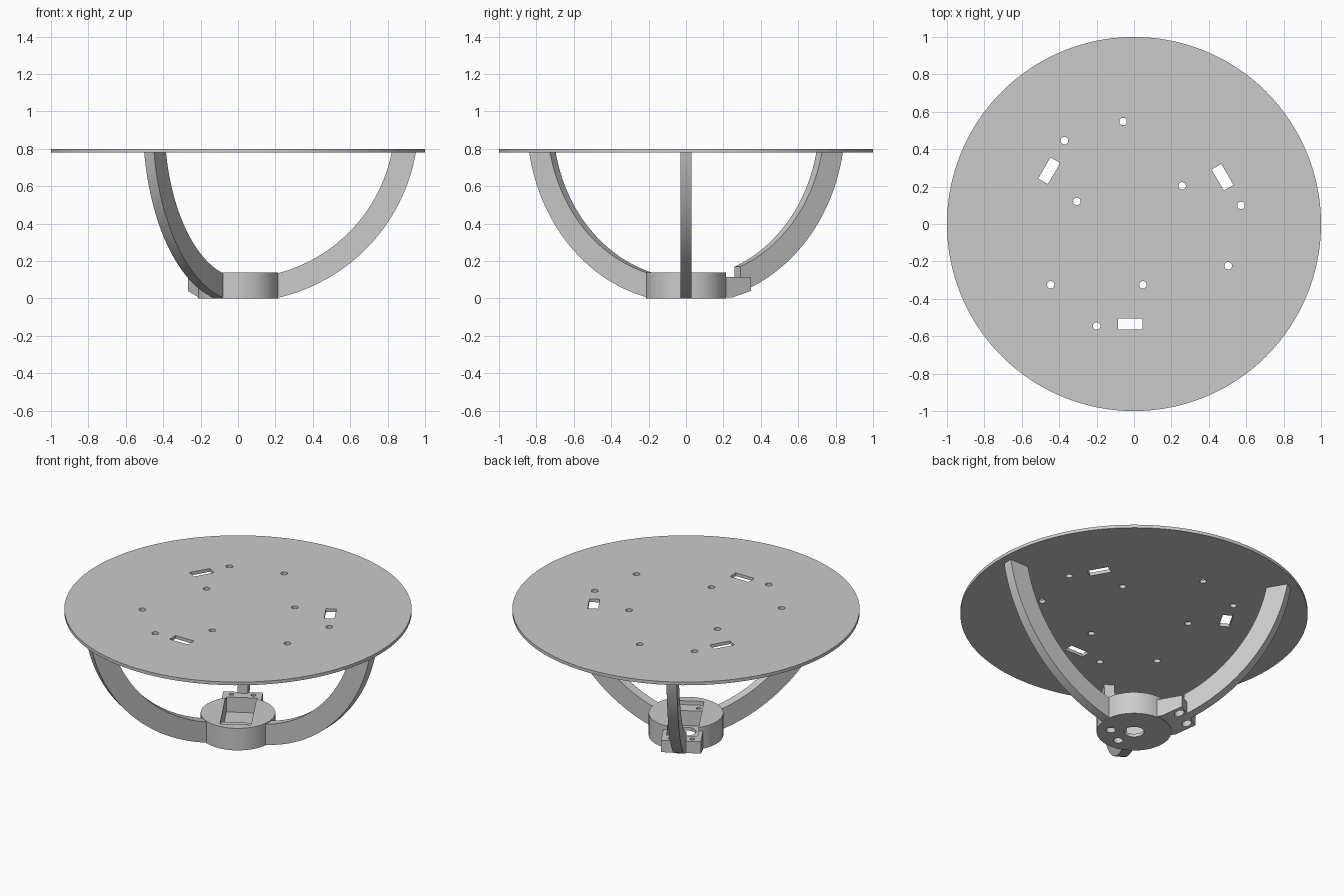
import bpy, bmesh, math
from mathutils import Matrix, Vector

if "Cube" in bpy.data.objects:
    bpy.data.objects.remove(bpy.data.objects["Cube"], do_unlink=True)

grey = bpy.data.materials.new("light_grey")
grey.use_nodes = True
COLOUR = (0.6, 0.6, 0.6, 1)
grey.diffuse_color = COLOUR
grey.node_tree.nodes["Principled BSDF"].inputs["Base Color"].default_value = COLOUR

THIRD = math.tau / 3
TURN = Matrix.Rotation(THIRD, 4, "Z")   # direction of the motor mount


def finish(name, bm):
    bmesh.ops.recalc_face_normals(bm, faces=bm.faces)
    mesh = bpy.data.meshes.new(name)
    bm.to_mesh(mesh)
    bm.free()
    mesh.materials.append(grey)
    obj = bpy.data.objects.new(name, mesh)
    bpy.context.collection.objects.link(obj)
    return obj


def cylinder(name, radius, z0, z1, centre=(0, 0), sides=24, turn=Matrix()):
    bm = bmesh.new()
    place = turn @ Matrix.Translation((*centre, (z0 + z1) / 2))
    bmesh.ops.create_cone(bm, cap_ends=True, segments=sides, radius1=radius,
                          radius2=radius, depth=z1 - z0, matrix=place)
    return finish(name, bm)


def box(name, low, high, turn=Matrix()):
    bm = bmesh.new()
    low, high = Vector(low), Vector(high)
    place = turn @ Matrix.Translation((low + high) / 2) @ Matrix.Diagonal((*(high - low), 1))
    bmesh.ops.create_cube(bm, size=1, matrix=place)
    return finish(name, bm)


def prism(name, profile, half_width, turn):
    """Extrude a radius/height profile sideways, then turn it about z."""
    bm = bmesh.new()
    face = bm.faces.new([bm.verts.new((r, -half_width, z)) for r, z in profile])
    side = bmesh.ops.extrude_face_region(bm, geom=[face])["geom"]
    moved = [v for v in side if isinstance(v, bmesh.types.BMVert)]
    bmesh.ops.translate(bm, verts=moved, vec=(0, 2 * half_width, 0))
    bmesh.ops.transform(bm, matrix=turn, verts=bm.verts)
    return finish(name, bm)


def combine(target, tools, operation="DIFFERENCE"):
    bpy.context.view_layer.objects.active = target
    for tool in tools:
        mod = target.modifiers.new("combine", "BOOLEAN")
        mod.operation, mod.solver, mod.object = operation, "EXACT", tool
        bpy.ops.object.modifier_apply(modifier=mod.name)
        bpy.data.objects.remove(tool, do_unlink=True)


def smooth(obj):
    bpy.ops.object.select_all(action="DESELECT")
    obj.select_set(True)
    bpy.context.view_layer.objects.active = obj
    bpy.ops.object.shade_smooth_by_angle(angle=math.radians(30))


# Round top plate, with slots and holes repeated every third of a turn
PLATE_Z, PLATE_TOP = 0.78, 0.8
plate = cylinder("top_plate", 1, PLATE_Z, PLATE_TOP, sides=128)
cutters = []
for i in range(3):
    turn = Matrix.Rotation(i * THIRD, 4, "Z")
    cutters.append(box("slot_cutter", (-0.085, -0.565, 0.7), (0.045, -0.505, 0.9), turn))
    for spot in [(-0.2, -0.545), (-0.445, -0.325), (0.048, -0.325)]:
        cutters.append(cylinder("hole_cutter", 0.02, 0.7, 0.9, spot, turn=turn))
combine(plate, cutters)
smooth(plate)

# Hub with the motor mount block joined to one side
hub = cylinder("hub", 0.215, 0, 0.14, sides=64)
block = prism("mount_block", [(0.12, 0.004), (0.215, 0.004), (0.335, 0.04),
                              (0.335, 0.115), (0.12, 0.115)], 0.115, TURN)
combine(hub, [block], "UNION")

# Motor pocket, ledge, shaft hole and counterbored screw holes
cutters = [
    box("pocket_cutter", (-0.08, -0.09, 0.02), (0.26, 0.09, 0.2), TURN),
    box("ledge_cutter", (-0.16, -0.09, 0.115), (0.4, 0.09, 0.2), TURN),
    cylinder("shaft_cutter", 0.058, -0.1, 0.1, sides=32),
]
for r in (-0.12, 0.3):
    for side in (-0.063, 0.063):
        cutters.append(cylinder("screw_cutter", 0.014, -0.1, 0.2, (r, side), turn=TURN))
        cutters.append(cylinder("bore_cutter", 0.028, -0.1, 0.07, (r, side), turn=TURN))
combine(hub, cutters)
smooth(hub)

# Three curved arms from the hub up to the plate
CENTRE_Z, OUTER, INNER, STEPS = 0.945, 0.965, 0.838, 32


def arc(radius, start_r):
    a0 = math.asin(start_r / radius)
    a1 = math.acos((CENTRE_Z - PLATE_Z) / radius)
    angles = [a0 + (a1 - a0) * i / STEPS for i in range(STEPS + 1)]
    return [(radius * math.sin(a), CENTRE_Z - radius * math.cos(a)) for a in angles]


for i, (name, start) in enumerate([("left_arm", 0.2), ("back_arm", 0.318), ("front_arm", 0.2)]):
    profile = arc(OUTER, start) + arc(INNER, start)[::-1]
    smooth(prism(name, profile, 0.03, Matrix.Rotation(i * THIRD, 4, "Z")))
